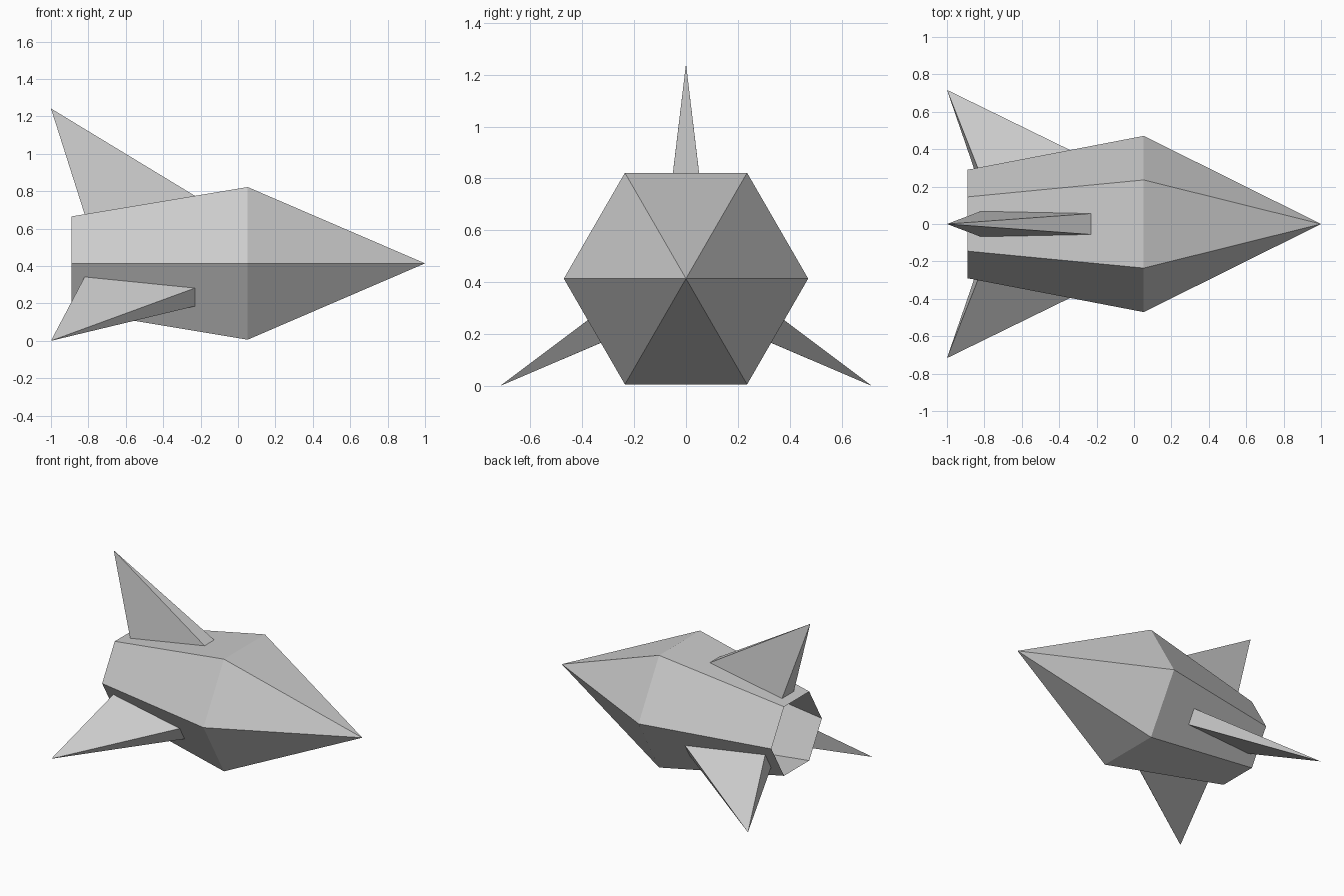
import bpy
from math import sin, cos, pi, radians
from mathutils import Matrix, Vector

if "Cube" in bpy.data.objects:
    bpy.data.objects.remove(bpy.data.objects["Cube"])

AXIS = Vector((0, 0, 0.414))      # height of the hull's long axis
REAR_X, MID_X, NOSE_X = -0.89, 0.052, 1.0
REAR_R, MID_R = 0.29, 0.471


def make_object(name, verts, faces):
    mesh = bpy.data.meshes.new(name)
    mesh.from_pydata([Vector(v) + AXIS for v in verts], [], faces)
    obj = bpy.data.objects.new(name, mesh)
    bpy.context.collection.objects.link(obj)
    return obj


def hexagon(x, r):
    return [(x, r * cos(i * pi / 3), r * sin(i * pi / 3)) for i in range(6)]


def hull_top(x):
    """Height of the hull's flat upper side above the axis."""
    t = (x - REAR_X) / (MID_X - REAR_X)
    return (REAR_R + t * (MID_R - REAR_R)) * cos(pi / 6)


# Hull: six-sided tapered tube, open at the rear, with a pointed nose
verts = hexagon(REAR_X, REAR_R) + hexagon(MID_X, MID_R) + [(NOSE_X, 0, 0)]
faces = []
for i in range(6):
    j = (i + 1) % 6
    faces += [(i, j, j + 6, i + 6), (i + 6, j + 6, 12)]
make_object("hull", verts, faces)

# Fins: swept pyramids seated on every second hull side
back, front = -0.82, -0.23
fin = [(back, -0.068, hull_top(back)), (front, -0.056, hull_top(front)),
       (front, 0.056, hull_top(front)), (back, 0.068, hull_top(back)),
       (-1.0, 0, 0.828)]
fin_faces = [(i, (i + 1) % 4, 4) for i in range(4)]
for name, angle in (("top_fin", 0), ("left_fin", 120), ("right_fin", 240)):
    turn = Matrix.Rotation(radians(angle), 3, 'X')
    make_object(name, [turn @ Vector(v) for v in fin], fin_faces)
